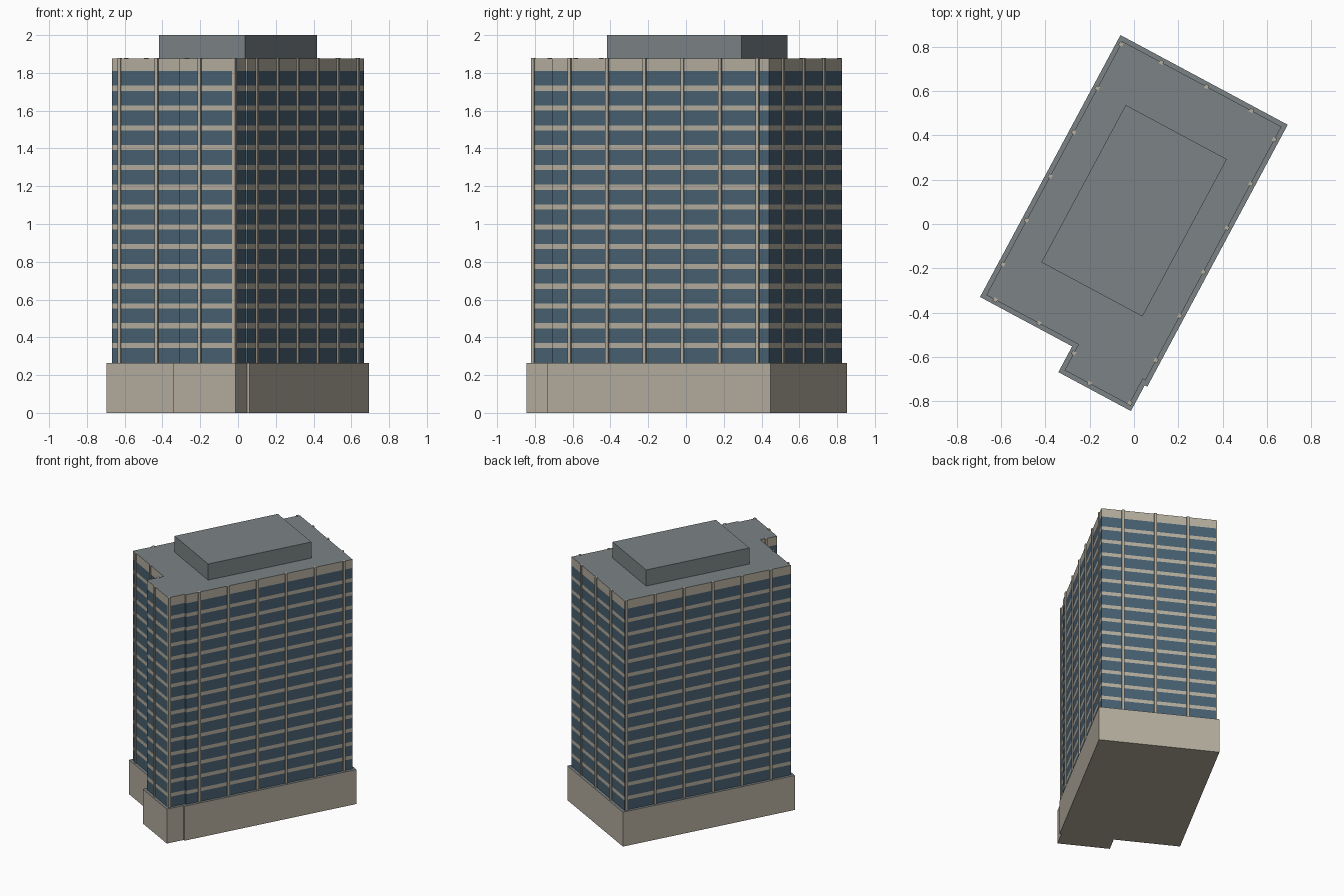
import bpy, bmesh, math
from mathutils import Matrix

if "Cube" in bpy.data.objects:
    bpy.data.objects.remove(bpy.data.objects["Cube"])

ROT = Matrix.Rotation(math.radians(-28.2), 4, 'Z')  # building is turned on its plot
Z_POD, Z_ROOF, Z_TOP = 0.265, 1.876, 2.0
FLOOR, BAND = 0.1048, 0.027
INSET = 0.021


def material(name, rgb):
    m = bpy.data.materials.new(name)
    m.diffuse_color = (*rgb, 1)
    m.use_nodes = True
    m.node_tree.nodes["Principled BSDF"].inputs["Base Color"].default_value = m.diffuse_color
    return m


stone = material("warm_stone", (0.46, 0.42, 0.345))
glass = material("blue_glass", (0.065, 0.118, 0.165))
roof = material("grey_roof", (0.20, 0.23, 0.24))


def outline(d):
    """Building footprint, moved inwards by d."""
    l, r, t, b = -0.457 + d, 0.400 - d, 0.723 - d, -0.619 + d
    wl, wr, wb = 0.015 + d, 0.387 - d, -0.751 + d
    return [(l, t), (l, b), (wl, b), (wl, wb), (wr, wb), (wr, b), (r, b), (r, t)]


def finish(bm, name, mats):
    bmesh.ops.recalc_face_normals(bm, faces=bm.faces)
    bm.transform(ROT)
    me = bpy.data.meshes.new(name)
    bm.to_mesh(me)
    bm.free()
    for m in mats:
        me.materials.append(m)
    ob = bpy.data.objects.new(name, me)
    bpy.context.collection.objects.link(ob)
    return ob


def stack(name, pts, levels, mats, side_index):
    """Walls through all levels; caps use the last material."""
    bm = bmesh.new()
    rings = [[bm.verts.new((x, y, z)) for x, y in pts] for z in levels]
    n = len(pts)
    for k in range(len(levels) - 1):
        for i in range(n):
            j = (i + 1) % n
            f = bm.faces.new((rings[k][i], rings[k][j], rings[k + 1][j], rings[k + 1][i]))
            f.material_index = side_index(k)
    bm.faces.new(rings[0]).material_index = 0
    bm.faces.new(rings[-1]).material_index = len(mats) - 1
    return finish(bm, name, mats)


# Podium with grey terrace
stack("podium", outline(0), [0, Z_POD], [stone, roof], lambda k: 0)

# Tower: alternating glass and stone spandrel rings, last ring is the parapet
levels = [Z_POD]
for i in range(1, 16):
    top = Z_POD + i * FLOOR
    levels += [top - BAND, top]
levels[-1] = Z_ROOF
stack("tower", outline(INSET), levels, [stone, glass, roof], lambda k: (k + 1) % 2)

# Rooftop plant room
stack("plant_room", [(-0.287, 0.456), (-0.287, -0.35), (0.231, -0.35), (0.231, 0.456)],
      [Z_ROOF, Z_TOP], [roof], lambda k: 0)

# Vertical fins around the facade
L, R, T, B = -0.457 + INSET, 0.400 - INSET, 0.723 - INSET, -0.619 + INSET
WL, WR, WB = 0.015 + INSET, 0.387 - INSET, -0.751 + INSET
fins = [(u, T) for u in (-0.236, -0.005, 0.225)]
fins += [(R, 0.635 - 0.226 * i) for i in range(6)]
fins += [(L, 0.688 - 0.2256 * i) for i in range(6)]
fins += [(-0.39, B), (-0.166, B), (WL, -0.642), (0.163, WB), (WR, WB + 0.008)]
bm = bmesh.new()
for u, v in fins:
    height = Z_ROOF + 0.002 - Z_POD
    bmesh.ops.create_cube(bm, size=1, matrix=Matrix.Translation((u, v, Z_POD + height / 2))
                          @ Matrix.Diagonal((0.018, 0.018, height, 1)))
finish(bm, "facade_fins", [stone])
